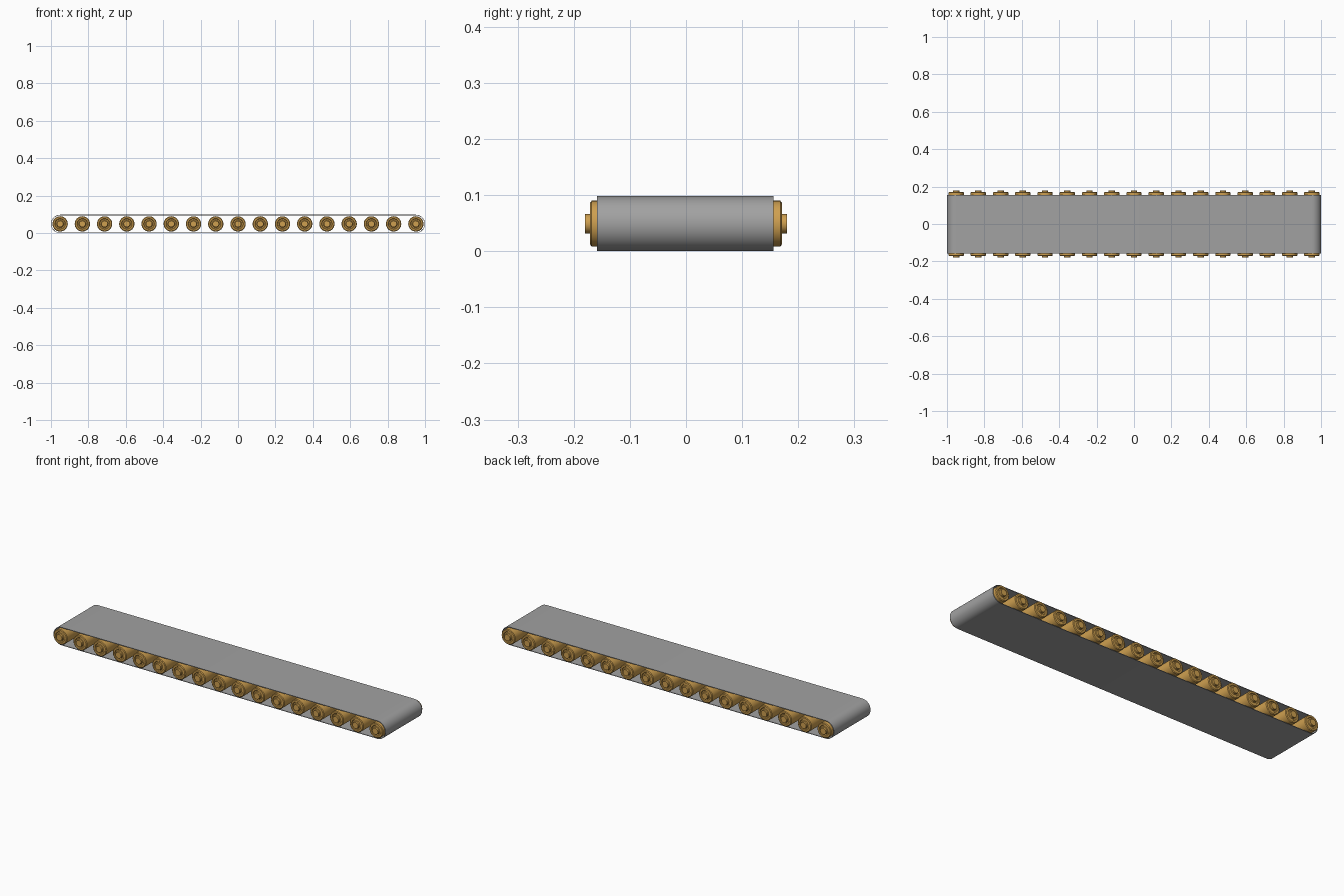
import bpy
import bmesh
from math import sin, cos, pi

cube = bpy.data.objects.get("Cube")
if cube:
    bpy.data.objects.remove(cube, do_unlink=True)

RADIUS = 0.049       # outer radius of the belt loop
REACH = 0.951        # distance from the middle to each end roller
ROLLERS = 17


def make_material(name, colour):
    mat = bpy.data.materials.new(name)
    mat.use_nodes = True
    mat.diffuse_color = colour
    mat.node_tree.nodes["Principled BSDF"].inputs["Base Color"].default_value = colour
    return mat


def make_object(name, bm, mat):
    bmesh.ops.recalc_face_normals(bm, faces=bm.faces)
    mesh = bpy.data.meshes.new(name)
    bm.to_mesh(mesh)
    bm.free()
    mesh.materials.append(mat)
    obj = bpy.data.objects.new(name, mesh)
    bpy.context.collection.objects.link(obj)
    return obj


def smooth(obj):
    bpy.ops.object.select_all(action="DESELECT")
    obj.select_set(True)
    bpy.context.view_layer.objects.active = obj
    bpy.ops.object.shade_smooth_by_angle(angle=pi / 6)


grey = make_material("belt grey", (0.36, 0.36, 0.36, 1))
gold = make_material("roller gold", (0.62, 0.35, 0.08, 1))

# Belt: a thin hollow loop with rounded ends, open at both sides
bm = bmesh.new()
steps = 16
loops = []
for radius in (RADIUS, RADIUS - 0.003):
    outline = []
    for side in (1, -1):
        for i in range(steps + 1):
            a = pi * i / steps - pi / 2
            outline.append((side * (REACH + radius * cos(a)), RADIUS + side * radius * sin(a)))
    for y in (-0.159, 0.156):
        loops.append([bm.verts.new((x, y, z)) for x, z in outline])
outer_front, outer_back, inner_front, inner_back = loops
for a, b in ((outer_front, outer_back), (inner_front, inner_back),
             (outer_front, inner_front), (outer_back, inner_back)):
    for i in range(len(a)):
        j = (i + 1) % len(a)
        bm.faces.new((a[i], a[j], b[j], b[i]))
smooth(make_object("belt", bm, grey))

# Roller: a lathed full-width drum with chamfered rims, ringed ends and axle stubs
half = [(0.041, 0.168), (0.037, 0.171), (0.029, 0.171), (0.026, 0.167),
        (0.020, 0.167), (0.017, 0.170), (0.017, 0.180), (0.010, 0.180)]
profile = [(r, -y) for r, y in reversed(half)] + half
bm = bmesh.new()
sides = 32
rings = [[bm.verts.new((r * cos(2 * pi * k / sides), y, r * sin(2 * pi * k / sides)))
          for k in range(sides)] for r, y in profile]
for a, b in zip(rings, rings[1:]):
    for k in range(sides):
        n = (k + 1) % sides
        bm.faces.new((a[k], a[n], b[n], b[k]))
bm.faces.new(rings[0])
bm.faces.new(rings[-1])
first = make_object("roller_1", bm, gold)
smooth(first)

# Row of rollers along the belt
for i in range(ROLLERS):
    roller = first
    if i:
        roller = first.copy()
        roller.name = f"roller_{i + 1}"
        bpy.context.collection.objects.link(roller)
    roller.location = (-REACH + 2 * REACH * i / (ROLLERS - 1), 0, RADIUS)
